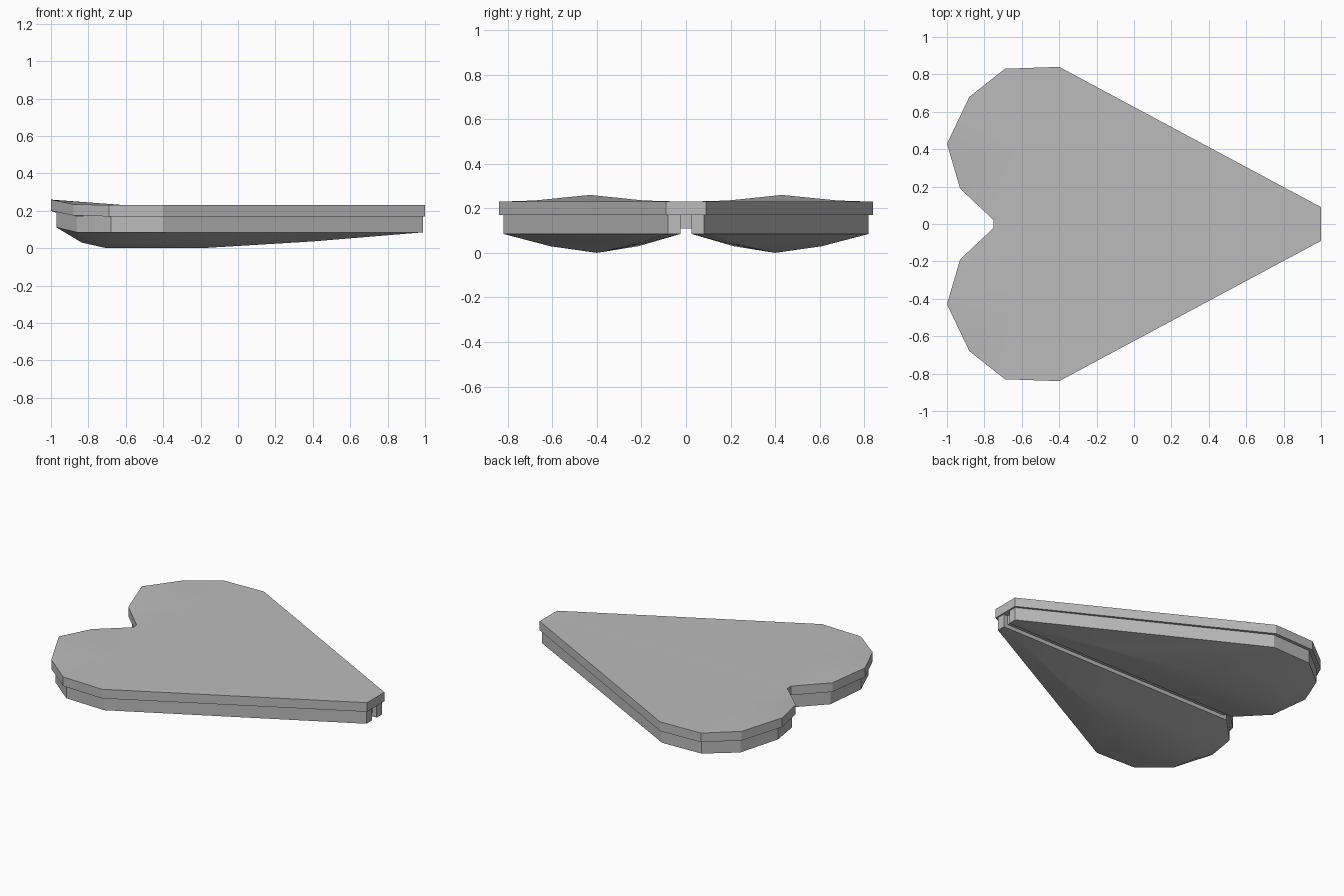
import bpy, bmesh, math
from mathutils import Vector

cube = bpy.data.objects.get("Cube")
if cube:
    bpy.data.objects.remove(cube, do_unlink=True)

GREY = (0.5, 0.5, 0.5, 1)
mat = bpy.data.materials.new("plain_grey")
mat.use_nodes = True
mat.diffuse_color = GREY
mat.node_tree.nodes["Principled BSDF"].inputs["Base Color"].default_value = GREY


def finish(bm, name, mirrored=True):
    """Turn a bmesh into an object, mirrored across the long axis."""
    bmesh.ops.recalc_face_normals(bm, faces=bm.faces)
    mesh = bpy.data.meshes.new(name)
    bm.to_mesh(mesh)
    bm.free()
    ob = bpy.data.objects.new(name, mesh)
    bpy.context.collection.objects.link(ob)
    mesh.materials.append(mat)
    if mirrored:
        mod = ob.modifiers.new("mirror", "MIRROR")
        mod.use_axis = (False, True, False)
        mod.merge_threshold = 0.001
    bpy.ops.object.select_all(action="DESELECT")
    ob.select_set(True)
    bpy.context.view_layer.objects.active = ob
    bpy.ops.object.shade_smooth_by_angle(angle=math.radians(18))
    return ob


# Heart-shaped deck: half outline with a raised rear lobe tip
THICK = 0.06
deck = [(1, 0, .23), (1, .09, .23), (-.4, .84, .23), (-.69, .83, .23),
        (-.88, .68, .235), (-1, .43, .26), (-.93, .19, .235),
        (-.75, .02, .23), (-.75, 0, .23)]
bm = bmesh.new()
down = Vector((0, 0, -THICK))
top = [bm.verts.new(p) for p in deck]
bottom = [bm.verts.new(v.co + down) for v in top]
hub = bm.verts.new((-.6, .42, .23))
hub_low = bm.verts.new(hub.co + down)
for i in range(len(deck)):
    j = (i + 1) % len(deck)
    bm.faces.new((hub, top[i], top[j]))
    bm.faces.new((hub_low, bottom[j], bottom[i]))
    if j:  # the centre line stays open for the mirror
        bm.faces.new((top[i], bottom[i], bottom[j], top[j]))
finish(bm, "heart_deck")

# Twin hulls: vertical rim, then a faceted belly down to a short keel
rim = [(.99, .025), (.99, .08), (-.4, .82), (-.68, .81),
       (-.86, .665), (-.97, .43), (-.91, .2), (-.74, .025)]
KEEL_BACK, KEEL_FRONT, KEEL_Y = -.7, -.2, .4
bm = bmesh.new()
for x, y in rim:
    lift = .026 if x < -.95 else 0
    bm.verts.new((x, y, .171 + lift))
    bm.verts.new((x, y, .085 + lift))
    kx = min(max(x, KEEL_BACK), KEEL_FRONT)
    bm.verts.new(((x + kx) / 2, (y + KEEL_Y) / 2, .036 if x > 0 else .03))
for kx in (KEEL_BACK, KEEL_FRONT):
    bm.verts.new((kx, KEEL_Y, 0))
hull = bmesh.ops.convex_hull(bm, input=bm.verts)
bmesh.ops.delete(bm, geom=[v for v in bm.verts if not v.link_faces], context="VERTS")
finish(bm, "twin_hull")

# Recessed spine filling the top of the groove between the hulls
bm = bmesh.new()
bmesh.ops.create_cube(bm, size=1)
for v in bm.verts:
    v.co = (.12 + v.co.x * 1.68, v.co.y * .05, .141 + v.co.z * .062)
finish(bm, "groove_spine", mirrored=False)
